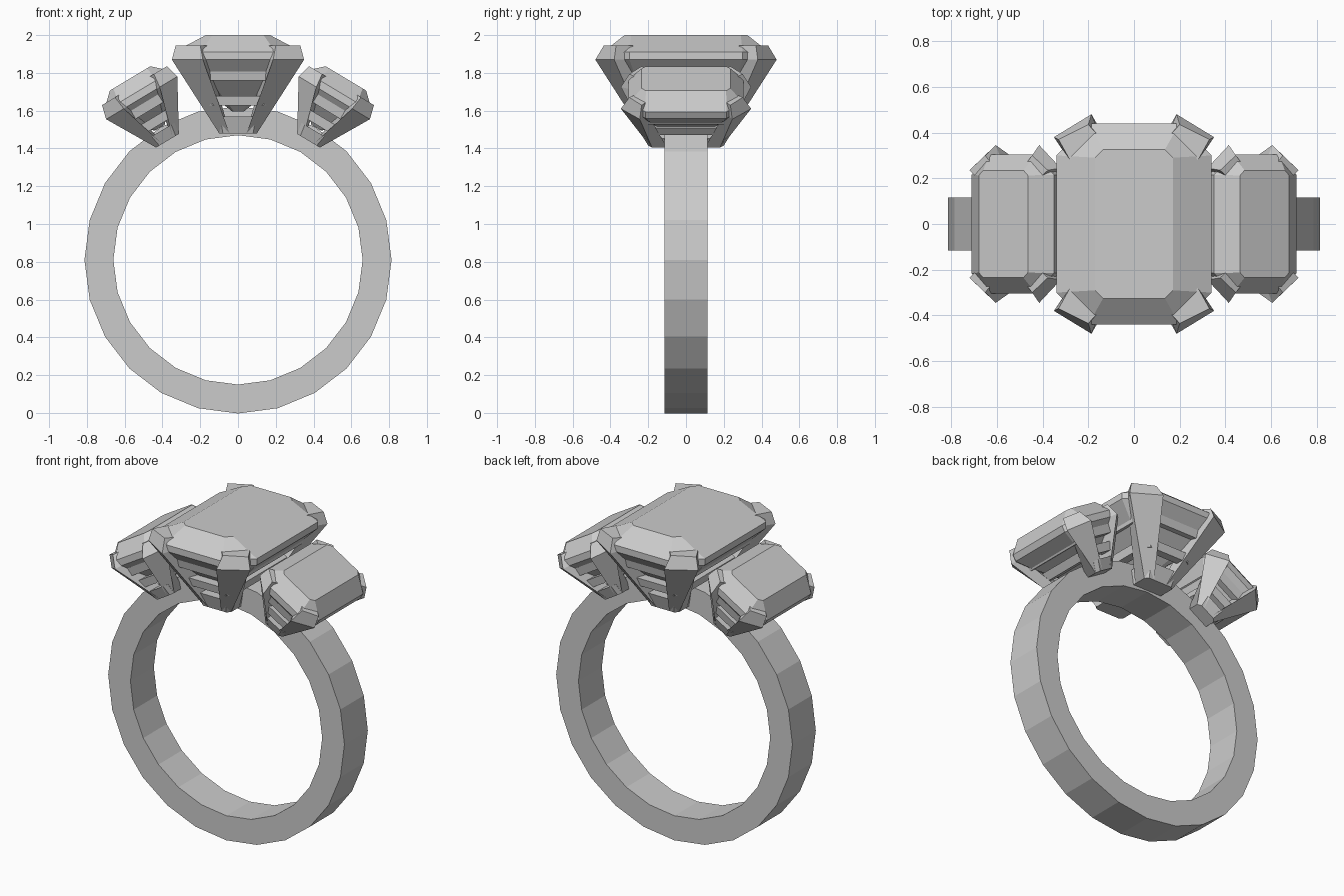
import bpy, bmesh, math
from mathutils import Matrix

if "Cube" in bpy.data.objects:
    bpy.data.objects.remove(bpy.data.objects["Cube"])


def make(name, rings, mat=Matrix(), caps=True, closed=False):
    """Loft a list of equal-length point rings into a flat shaded object."""
    bm = bmesh.new()
    vs = [[bm.verts.new(p) for p in r] for r in rings]
    n = len(vs[0])
    pairs = list(zip(vs, vs[1:]))
    if closed:
        pairs.append((vs[-1], vs[0]))
    for a, b in pairs:
        for i in range(n):
            j = (i + 1) % n
            bm.faces.new((a[i], a[j], b[j], b[i]))
    if caps and not closed:
        bm.faces.new(vs[0])
        bm.faces.new(vs[-1])
    bmesh.ops.transform(bm, matrix=mat, verts=bm.verts)
    bmesh.ops.recalc_face_normals(bm, faces=bm.faces)
    me = bpy.data.meshes.new(name)
    bm.to_mesh(me)
    bm.free()
    ob = bpy.data.objects.new(name, me)
    bpy.context.collection.objects.link(ob)
    return ob


def octagon(hx, hy, c, z):
    return [(hx, hy - c, z), (hx - c, hy, z), (c - hx, hy, z), (-hx, hy - c, z),
            (-hx, c - hy, z), (c - hx, -hy, z), (hx - c, -hy, z), (hx, c - hy, z)]


def lerp(a, b, t):
    return a + (b - a) * t


def setting(name, mat, gx, gy, c, tx, ty, crown, depth, bx, by):
    """Emerald-cut stone with claws, rails and foot; z = 0 is the girdle."""
    # stone: keel, pavilion step, girdle, crown, table
    make(name + "_stone", [
        octagon(0.03, gy * 0.4, 0.01, -depth * 0.72),
        octagon(gx * 0.68, gy * 0.78, c * 0.6, -depth * 0.32),
        octagon(gx, gy, c, -0.02),
        octagon(gx, gy, c, 0.02),
        octagon(tx, ty, c * 0.25, crown)], mat)

    # four diagonal claws
    for sx in (-1, 1):
        for sy in (-1, 1):
            top = [(gx - 1.1 * c, gy + 0.04), (gx + 0.01, gy - 0.06),
                   (gx - 0.05, gy - c - 0.01), (gx - c - 0.05, gy - 0.05)]
            low = [(bx * 0.45, by), (bx, by - 0.02), (bx, by - 0.1), (bx * 0.45, by - 0.1)]
            tip = [(gx - c, gy - 0.005), (gx - 0.01, gy - 0.07),
                   (gx - 0.06, gy - c - 0.02), (gx - c - 0.05, gy - 0.06)]
            rings = [[(x * sx, y * sy, z) for x, y in r]
                     for r, z in ((low, -depth), (top, -0.02), (tip, 0.055))]
            make(name + "_claw", rings, mat)

    # rails that tie the claws together
    for t in (0.42, 0.74):
        hx, hy = lerp(bx, gx, t) - 0.03, lerp(by, gy, t) - 0.01
        z, h, w = -depth * (1 - t), 0.025, 0.05
        k = c * 0.6 * t
        make(name + "_rail", [
            octagon(hx, hy, k, z - h), octagon(hx + 0.01, hy + 0.01, k, z + h),
            octagon(hx - w, hy - w, k * 0.5, z + h),
            octagon(hx - w, hy - w, k * 0.5, z - h)], mat, closed=True)

    # foot bar across the band
    make(name + "_foot", [
        octagon(bx, by, 0.02, -depth),
        octagon(bx * 1.15, by + 0.03, 0.02, -depth * 0.78)], mat)


# finger band: rectangular section swept round 24 sides
N, CZ = 24, 0.81
section = [(0.813, -0.115), (0.813, 0.115), (0.66, 0.115), (0.66, -0.115)]
make("band", [[(r * math.cos(a), y, CZ + r * math.sin(a)) for r, y in section]
              for a in (2 * math.pi * i / N for i in range(N))], closed=True)

# centre stone
setting("centre", Matrix.Translation((0, 0, 1.89)),
        0.34, 0.44, 0.14, 0.17, 0.325, 0.11, 0.41, 0.10, 0.23)

# tilted side stones
for side, s in (("right", 1), ("left", -1)):
    m = Matrix.Translation((0.52 * s, 0, 1.685)) @ Matrix.Rotation(s * math.radians(31), 4, 'Y')
    setting(side, m, 0.21, 0.305, 0.09, 0.125, 0.235, 0.10, 0.285, 0.07, 0.20)
